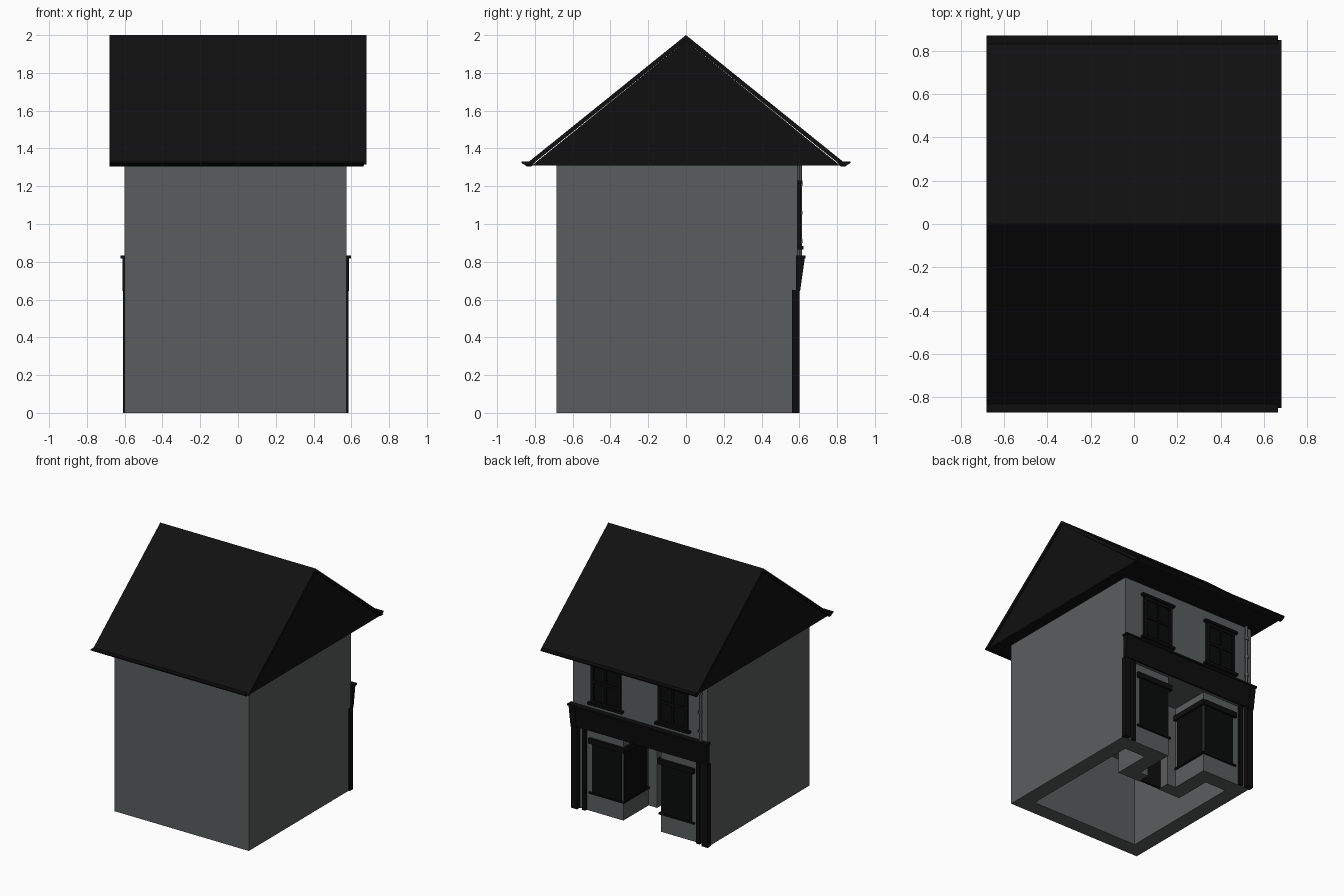
import bpy, bmesh
from mathutils import Vector

if "Cube" in bpy.data.objects:
    bpy.data.objects.remove(bpy.data.objects["Cube"])

CX = -0.0125  # centre line of the house body


def material(name, r, g, b):
    m = bpy.data.materials.new(name)
    m.diffuse_color = (r, g, b, 1)
    m.use_nodes = True
    m.node_tree.nodes["Principled BSDF"].inputs["Base Color"].default_value = m.diffuse_color
    return m


WALL = material("grey wall", 0.10, 0.111, 0.111)
ROOF = material("roof black", 0.0052, 0.0052, 0.0052)
TRIM = material("trim black", 0.004, 0.004, 0.004)
GLASS = material("dark glass", 0.0028, 0.003, 0.003)
PIPE = material("pipe grey", 0.085, 0.09, 0.09)


def prism(name, pts, axis, lo, hi, mat):
    """Extrude a 2D outline: axis z takes (x, y) points, axis x takes (y, z)."""
    bm = bmesh.new()
    if axis == "z":
        base, step = [(a, b, lo) for a, b in pts], Vector((0, 0, hi - lo))
    else:
        base, step = [(lo, a, b) for a, b in pts], Vector((hi - lo, 0, 0))
    face = bm.faces.new([bm.verts.new(p) for p in base])
    ext = bmesh.ops.extrude_face_region(bm, geom=[face], use_keep_orig=True)
    bmesh.ops.translate(bm, vec=step, verts=[v for v in ext["geom"] if isinstance(v, bmesh.types.BMVert)])
    bmesh.ops.recalc_face_normals(bm, faces=bm.faces)
    me = bpy.data.meshes.new(name)
    bm.to_mesh(me)
    bm.free()
    me.materials.append(mat)
    ob = bpy.data.objects.new(name, me)
    bpy.context.collection.objects.link(ob)
    return ob


def box(name, x0, x1, y0, y1, z0, z1, mat):
    return prism(name, [(x0, y0), (x1, y0), (x1, y1), (x0, y1)], "z", z0, z1, mat)


def mirror_box(name, u0, u1, y0, y1, z0, z1, mat):
    """A box on each side of the shop's centre line."""
    for s, side in ((1, "right"), (-1, "left")):
        a, b = sorted((CX + s * u0, CX + s * u1))
        box(f"{name}_{side}", a, b, y0, y1, z0, z1, mat)


def corner_band(name, out, z0, z1, mat):
    """A strip running along each display window and round into the recess."""
    a, f = 0.165 - out, 0.565 + out
    pts = [(a, 0.255), (a, f), (0.46, f), (0.46, 0.56), (0.17, 0.56), (0.17, 0.255)]
    for s, side in ((1, "right"), (-1, "left")):
        prism(f"{name}_{side}", [(CX + s * u, y) for u, y in pts], "z", z0, z1, mat)


# Ground floor: hollow walls following the recessed shop entrance
outer = [(0.09, 0.15), (0.09, 0.25), (0.165, 0.25), (0.165, 0.565), (0.5875, 0.565), (0.5875, -0.685)]
inner = [(0.4675, -0.565), (0.4675, 0.445), (0.285, 0.445), (0.285, 0.15)]
flip = lambda pts: [(-u, y) for u, y in reversed(pts)]
plan = outer + flip(outer) + flip(inner) + inner
prism("ground_floor_walls", [(CX + u, y) for u, y in plan], "z", 0, 0.65, WALL)

# Upper floor
box("upper_floor", CX - 0.5875, CX + 0.5875, -0.685, 0.59, 0.65, 1.315, WALL)

# Door set back in the recess
box("door_lintel", CX - 0.09, CX + 0.09, 0.15, 0.25, 0.56, 0.65, WALL)
box("door", CX - 0.09, CX + 0.09, 0.155, 0.175, 0, 0.56, TRIM)
box("door_glass", CX - 0.055, CX + 0.055, 0.175, 0.18, 0.22, 0.5, GLASS)

# Display windows wrapping into the recess
mirror_box("shop_front_glass", 0.175, 0.435, 0.565, 0.572, 0.15, 0.54, GLASS)
mirror_box("shop_side_glass", 0.158, 0.165, 0.275, 0.555, 0.15, 0.54, GLASS)
corner_band("shop_sill", 0.014, 0.14, 0.152, TRIM)
corner_band("shop_head_rail", 0.022, 0.54, 0.58, TRIM)

# Shop pilasters: a broad outer post and a thin inner strip
mirror_box("outer_pilaster", 0.545, 0.597, 0.56, 0.60, 0, 0.65, TRIM)
mirror_box("inner_pilaster", 0.485, 0.515, 0.565, 0.585, 0, 0.65, TRIM)

# Tilted fascia board with end brackets and a cornice
fascia = [(0.585, 0.65), (0.6, 0.65), (0.625, 0.82), (0.585, 0.82)]
prism("fascia_board", fascia, "x", CX - 0.595, CX + 0.595, TRIM)
for s, side in ((1, "right"), (-1, "left")):
    a, b = sorted((CX + s * 0.55, CX + s * 0.6))
    prism(f"fascia_bracket_{side}", [(0.583, 0.645), (0.604, 0.645), (0.629, 0.82), (0.583, 0.82)], "x", a, b, TRIM)
box("fascia_cornice", CX - 0.61, CX + 0.61, 0.583, 0.632, 0.818, 0.832, TRIM)

# Upper sash windows
for c, side in ((CX + 0.293, "right"), (CX - 0.293, "left")):
    box(f"sash_glass_{side}", c - 0.13, c + 0.13, 0.588, 0.596, 0.88, 1.215, GLASS)
    for i, (u, w) in enumerate(((-0.118, 0.013), (0, 0.006), (0.118, 0.013))):
        box(f"sash_stile_{side}_{i}", c + u - w, c + u + w, 0.59, 0.608, 0.88, 1.215, TRIM)
    for i, z in enumerate((0.89, 1.05, 1.20)):
        box(f"sash_rail_{side}_{i}", c - 0.118, c + 0.118, 0.59, 0.605, z - 0.01, z + 0.01, TRIM)
    box(f"window_sill_{side}", c - 0.15, c + 0.15, 0.585, 0.621, 0.865, 0.883, TRIM)
    box(f"window_head_{side}", c - 0.15, c + 0.15, 0.585, 0.618, 1.212, 1.23, TRIM)

# Drainpipe with collars
for i, (z0, z1, r) in enumerate(((0.825, 1.315, 0.012), (0.9, 0.92, 0.016), (1.05, 1.07, 0.016), (1.2, 1.22, 0.016))):
    bpy.ops.mesh.primitive_cylinder_add(vertices=12, radius=r, depth=z1 - z0, location=(-0.548, 0.602, (z0 + z1) / 2))
    ob = bpy.context.object
    ob.name = "drainpipe" if i == 0 else f"drainpipe_collar_{i}"
    ob.data.materials.append(PIPE)
    bpy.ops.object.shade_smooth_by_angle()

# Gable roof: solid gable with a thin overhanging covering, and eaves gutters
prism("gable", [(-0.815, 1.31), (0.815, 1.31), (0, 1.97)], "x", -0.668, 0.668, ROOF)
prism("roof_covering", [(-0.85, 1.315), (0, 2.0), (0.85, 1.315), (0.815, 1.315), (0, 1.97), (-0.815, 1.315)],
      "x", -0.68, 0.68, ROOF)
for s, side in ((1, "back"), (-1, "front")):
    pts = [(0.80, 1.325), (0.82, 1.305), (0.842, 1.305), (0.87, 1.322), (0.87, 1.33), (0.80, 1.33)]
    prism(f"gutter_{side}", [(s * y, z) for y, z in pts], "x", -0.68, 0.665, TRIM)
